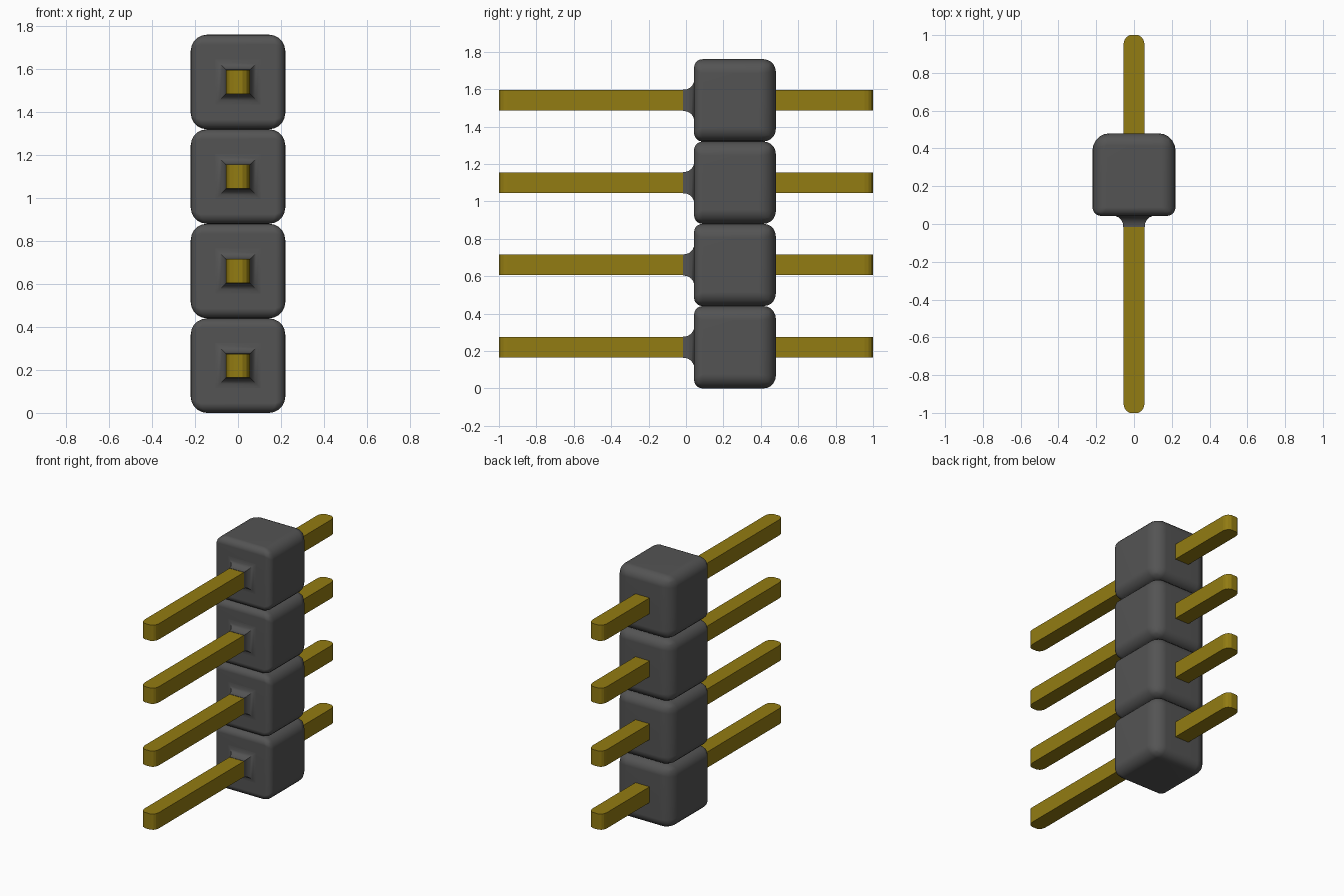
import bpy, bmesh, math

cube = bpy.data.objects.get("Cube")
if cube:
    bpy.data.objects.remove(cube, do_unlink=True)

PITCH = 0.44
HALF = 0.22
PIN = 0.055
FRONT, BACK = 0.043, 0.48


def material(name, rgb):
    m = bpy.data.materials.new(name)
    m.use_nodes = True
    m.diffuse_color = (*rgb, 1)
    bsdf = next(n for n in m.node_tree.nodes if n.type == 'BSDF_PRINCIPLED')
    bsdf.inputs["Base Color"].default_value = (*rgb, 1)
    return m


plastic = material("dark grey plastic", (0.088, 0.088, 0.088))
gold = material("gold metal", (0.29, 0.20, 0.006))


def make_object(name, bm, mat):
    bmesh.ops.recalc_face_normals(bm, faces=bm.faces)
    me = bpy.data.meshes.new(name)
    bm.to_mesh(me)
    bm.free()
    me.materials.append(mat)
    ob = bpy.data.objects.new(name, me)
    bpy.context.collection.objects.link(ob)
    return ob


def activate(ob):
    bpy.ops.object.select_all(action='DESELECT')
    ob.select_set(True)
    bpy.context.view_layer.objects.active = ob


def loft(bm, rings):
    """Skin matching closed rings of points and cap both ends."""
    loops = [[bm.verts.new(p) for p in r] for r in rings]
    n = len(loops[0])
    for a, b in zip(loops, loops[1:]):
        for i in range(n):
            j = (i + 1) % n
            bm.faces.new((a[i], a[j], b[j], b[i]))
    bm.faces.new(loops[0])
    bm.faces.new(loops[-1])


def housing_block(name, z):
    """Rounded box, with wider rounding on the back upright edges."""
    bm = bmesh.new()
    bmesh.ops.create_cube(bm, size=1)
    for v in bm.verts:
        v.co.x *= 2 * HALF
        v.co.y = BACK if v.co.y > 0 else FRONT
        v.co.z = z + v.co.z * PITCH
    weight = bm.edges.layers.float.new("bevel_weight_edge")
    for e in bm.edges:
        a, b = (v.co for v in e.verts)
        if abs(a.y - b.y) > 0.1:
            radius = 0.075
        elif a.y < 0.2:
            radius = 0.045
        else:
            radius = 0.09 if abs(a.z - b.z) > 0.1 else 0.065
        e[weight] = radius / 0.1
    ob = make_object(name, bm, plastic)
    bev = ob.modifiers.new("rounding", 'BEVEL')
    bev.limit_method = 'WEIGHT'
    bev.width = 0.1
    bev.segments = 5
    activate(ob)
    bpy.ops.object.modifier_apply(modifier=bev.name)
    bpy.ops.object.shade_smooth_by_angle(angle=math.radians(40))
    wn = ob.modifiers.new("flat face normals", 'WEIGHTED_NORMAL')
    wn.keep_sharp = True


def collar(name, z):
    """Square collar flaring in a concave curve into the block."""
    bm = bmesh.new()
    rings = []
    r = 0.055
    profile = [(-0.015, PIN + 0.002)]
    for i in range(7):
        t = math.radians(90 * i / 6)
        profile.append((FRONT - r + r * math.sin(t) + 0.001,
                        PIN + 0.002 + r * (1 - math.cos(t))))
    for y, h in profile:
        rings.append([(sx * h, y, z + sz * h)
                      for sx, sz in ((-1, -1), (1, -1), (1, 1), (-1, 1))])
    loft(bm, rings)
    ob = make_object(name, bm, plastic)
    activate(ob)
    bpy.ops.object.shade_smooth_by_angle(angle=math.radians(40))


def pin(name, z):
    """Square pin whose upright end edges are rounded."""
    half_outline = [(PIN, 0.955), (0.050, 0.975), (0.040, 0.990), (0.022, 1.0)]
    quarter = half_outline + [(-x, y) for x, y in reversed(half_outline)]
    outline = quarter + [(-x, -y) for x, y in quarter]
    bm = bmesh.new()
    loft(bm, [[(x, y, z + s * PIN) for x, y in outline] for s in (-1, 1)])
    make_object(name, bm, gold)


# Four stacked units, each a block, a collar and a pin
for i in range(4):
    zc = PITCH * (i + 0.5)
    housing_block(f"housing_block_{i + 1}", zc)
    collar(f"collar_{i + 1}", zc)
    pin(f"pin_{i + 1}", zc)
